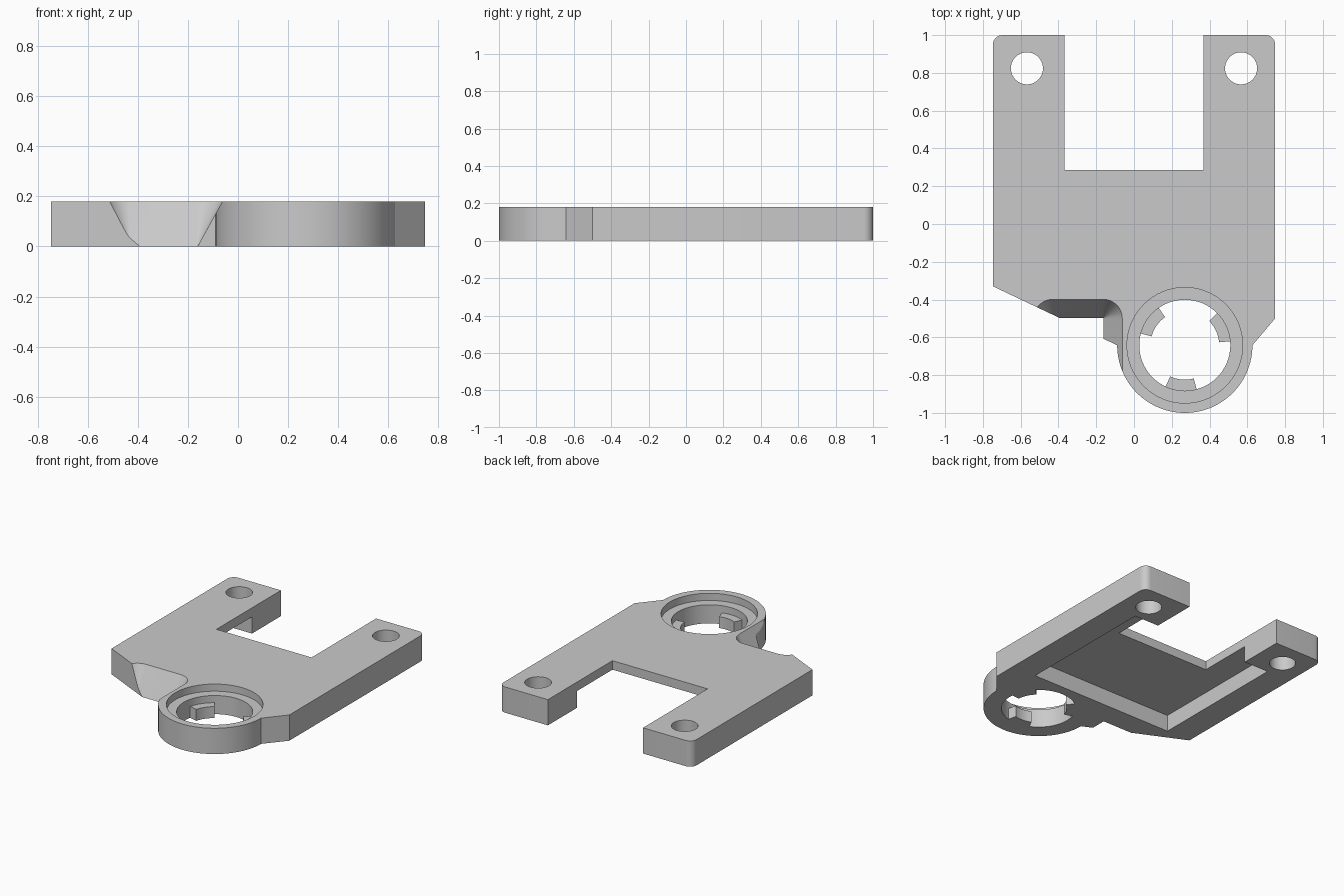
import bpy, bmesh, math

if "Cube" in bpy.data.objects:
    bpy.data.objects.remove(bpy.data.objects["Cube"])

H = 0.18                      # plate thickness
W = 0.747                     # half width
CX, CY, R = 0.269, -0.642, 0.358   # ring centre and outer radius

grey = bpy.data.materials.new("grey plastic")
grey.diffuse_color = (0.59, 0.59, 0.59, 1)
grey.use_nodes = True
grey.node_tree.nodes["Principled BSDF"].inputs["Base Color"].default_value = grey.diffuse_color


def arc(cx, cy, r, a0, a1, n):
    """Points on an arc, angles in degrees, both ends included."""
    return [(cx + r * math.cos(math.radians(a0 + (a1 - a0) * i / n)),
             cy + r * math.sin(math.radians(a0 + (a1 - a0) * i / n))) for i in range(n + 1)]


def loft(name, low, high, z0, z1):
    """Solid between two matching outlines."""
    bm = bmesh.new()
    a = [bm.verts.new((x, y, z0)) for x, y in low]
    b = [bm.verts.new((x, y, z1)) for x, y in high]
    n = len(a)
    bm.faces.new(a[::-1])
    bm.faces.new(b)
    for i in range(n):
        j = (i + 1) % n
        bm.faces.new((a[i], a[j], b[j], b[i]))
    bmesh.ops.recalc_face_normals(bm, faces=bm.faces)
    mesh = bpy.data.meshes.new(name)
    bm.to_mesh(mesh)
    bm.free()
    mesh.materials.append(grey)
    ob = bpy.data.objects.new(name, mesh)
    bpy.context.collection.objects.link(ob)
    return ob


def prism(name, pts, z0, z1):
    return loft(name, pts, pts, z0, z1)


def disc(name, x, y, r, z0, z1, n=64):
    return prism(name, arc(x, y, r, 0, 360, n)[:-1], z0, z1)


def box(name, x0, x1, y0, y1, z0, z1):
    return prism(name, [(x0, y0), (x1, y0), (x1, y1), (x0, y1)], z0, z1)


# Plate outline: straight sides, ring end at the front, two legs at the back
c = 0.05
outline = [(-W, -0.33)] + arc(CX, CY, R, 180, 360, 64) + [(W, -0.5)]
outline += arc(W - c, 1 - c, c, 0, 90, 8)
outline += [(0.368, 1), (0.368, 0.287), (-0.368, 0.287), (-0.368, 1)]
outline += arc(-W + c, 1 - c, c, 90, 180, 8)
plate = prism("mounting_plate", outline, 0, H)

cutters = []
# Screw holes in the legs
for s in (-1, 1):
    cutters.append(disc("screw_hole_cutter", s * 0.567, 0.824, 0.085, -0.1, 0.3, 40))
# Underside pocket
cutters.append(box("pocket_cutter", -0.56, 0.56, -0.33, 0.68, -0.1, 0.117))
# Ring bore and shallow counterbore
cutters.append(disc("bore_cutter", CX, CY, 0.241, -0.1, 0.3))
cutters.append(disc("counterbore_cutter", CX, CY, 0.306, 0.13, 0.3))


# Flared notch in the front edge, widening upwards with conical corners
def notch(r):
    return ([(-0.163 + r, -1.2)] + arc(-0.163, -0.5, r, 0, 90, 12)
            + arc(-0.43, -0.5, r, 90, 180, 12) + [(-0.43 - r, -1.2)])


cutters.append(loft("notch_cutter", notch(0.0005), notch(0.112), -0.002, 0.2))

for cut in cutters:
    cut.hide_render = True
    mod = plate.modifiers.new(cut.name, 'BOOLEAN')
    mod.operation = 'DIFFERENCE'
    mod.solver = 'EXACT'
    mod.object = cut

# Apply the cuts and drop the cutters
bpy.context.view_layer.update()
deps = bpy.context.evaluated_depsgraph_get()
result = bpy.data.meshes.new_from_object(plate.evaluated_get(deps))
plate.modifiers.clear()
plate.data = result
for cut in cutters:
    bpy.data.objects.remove(cut)

# Three locking tabs inside the bore
tabs = []
for a in (25, 145, 265):
    pts = arc(CX, CY, 0.245, a - 20, a + 20, 10) + arc(CX, CY, 0.182, a + 20, a - 20, 10)
    tabs.append(prism("locking_tab", pts, 0.0, 0.08))

# Smooth the curved walls, keep edges sharp
for ob in [plate] + tabs:
    bpy.ops.object.select_all(action='DESELECT')
    ob.select_set(True)
    bpy.context.view_layer.objects.active = ob
    bpy.ops.object.shade_smooth_by_angle(angle=math.radians(25))
